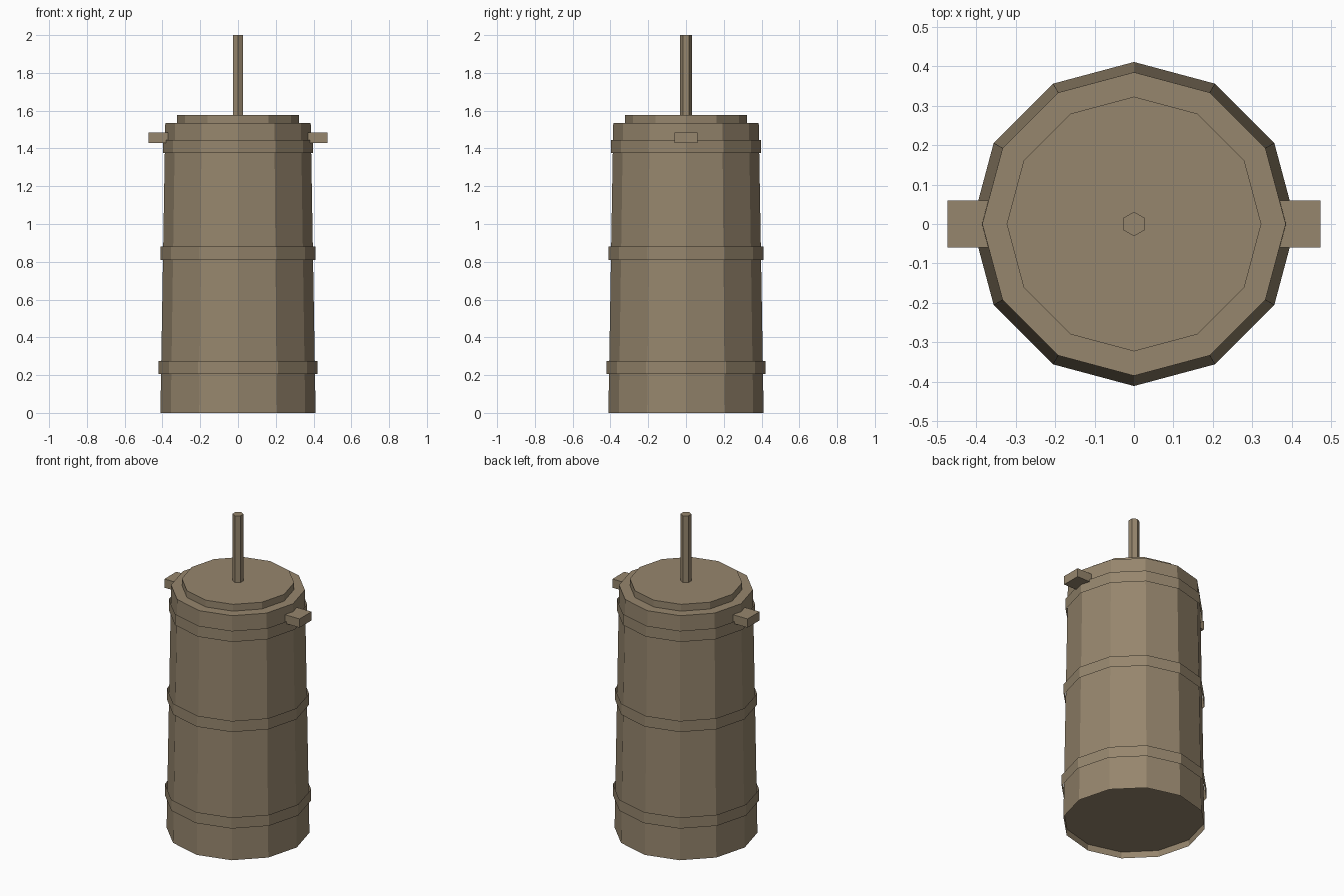
import bpy
import bmesh
import math

cube = bpy.data.objects.get("Cube")
if cube:
    bpy.data.objects.remove(cube, do_unlink=True)

# One weathered wood colour
wood = bpy.data.materials.new("weathered_wood")
wood.use_nodes = True
colour = (0.305, 0.238, 0.153, 1)
wood.diffuse_color = colour
wood.node_tree.nodes["Principled BSDF"].inputs["Base Color"].default_value = colour


def add_object(name, bm):
    mesh = bpy.data.meshes.new(name)
    bm.to_mesh(mesh)
    bm.free()
    mesh.materials.append(wood)
    obj = bpy.data.objects.new(name, mesh)
    bpy.context.collection.objects.link(obj)
    return obj


def add_ring(bm, radius, z, sides):
    """Ring of vertices with one corner on the y axis."""
    ring = []
    for i in range(sides):
        a = math.pi / 2 + math.tau * i / sides
        ring.append(bm.verts.new((radius * math.cos(a), radius * math.sin(a), z)))
    return ring


def turned(name, profile, sides=12, cap_bottom=False, cap_top=False):
    """Faceted turned part from a list of (radius, height) points."""
    bm = bmesh.new()
    rings = [add_ring(bm, r, z, sides) for r, z in profile]
    for low, high in zip(rings, rings[1:]):
        for i in range(sides):
            j = (i + 1) % sides
            bm.faces.new((low[i], low[j], high[j], high[i]))
    if cap_bottom:
        bm.faces.new(rings[0][::-1])
    if cap_top:
        bm.faces.new(rings[-1])
    return add_object(name, bm)


def box(name, low, high):
    bm = bmesh.new()
    bmesh.ops.create_cube(bm, size=1)
    for v in bm.verts:
        v.co = [(a + b) / 2 + c * (b - a) for a, b, c in zip(low, high, v.co)]
    return add_object(name, bm)


# Tapered barrel with a floor set up inside the bottom rim
turned("barrel_body", [(0.409, 0.04), (0.411, 0), (0.385, 1.535)],
       cap_bottom=True, cap_top=True)

# Thin open hoops around the barrel
for name, radius, base in (("lower_hoop", 0.421, 0.205),
                           ("middle_hoop", 0.409, 0.81),
                           ("upper_hoop", 0.398, 1.375)):
    turned(name, [(radius, base), (radius, base + 0.07)])

# Lid and plunger rod
turned("lid", [(0.323, 1.53), (0.323, 1.578)], cap_top=True)
turned("plunger_rod", [(0.031, 1.57), (0.031, 2)], sides=6, cap_top=True)

# Side handles
for name, s in (("left_handle", 1), ("right_handle", -1)):
    xs = sorted((s * 0.35, s * 0.473))
    box(name, (xs[0], -0.06, 1.43), (xs[1], 0.06, 1.485))
